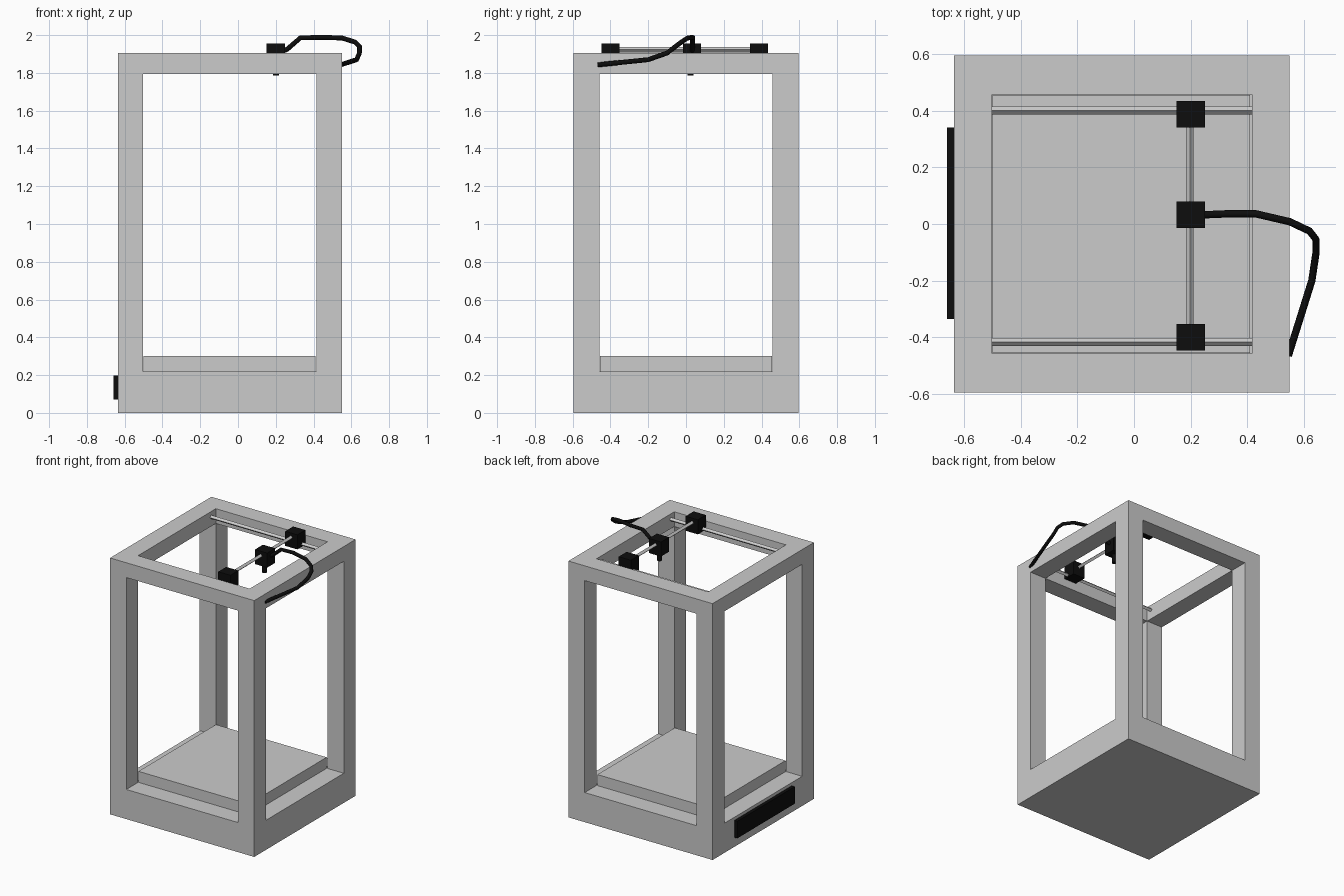
import bpy, math
from mathutils import Vector

if "Cube" in bpy.data.objects:
    bpy.data.objects.remove(bpy.data.objects["Cube"])

black = bpy.data.materials.new("matte_black")
black.diffuse_color = (0.004, 0.004, 0.004, 1)
black.use_nodes = True
black.node_tree.nodes["Principled BSDF"].inputs["Base Color"].default_value = black.diffuse_color


def box(name, lo, hi, mat=None):
    lo, hi = Vector(lo), Vector(hi)
    bpy.ops.mesh.primitive_cube_add(size=1, location=(lo + hi) / 2)
    o = bpy.context.object
    o.name = name
    o.scale = hi - lo
    bpy.ops.object.transform_apply(location=False, rotation=False, scale=True)
    if mat:
        o.data.materials.append(mat)
    return o


def rod(name, a, b, r, sides, mat=None):
    a, b = Vector(a), Vector(b)
    bpy.ops.mesh.primitive_cylinder_add(vertices=sides, radius=r, depth=(b - a).length,
                                        location=(a + b) / 2)
    o = bpy.context.object
    o.name = name
    o.rotation_euler = (b - a).to_track_quat('Z', 'Y').to_euler()
    if mat:
        o.data.materials.append(mat)
    return o


# Frame: solid block with windows cut through along each axis
X0, X1, Y0, Y1, Z0, Z1 = -0.502, 0.416, -0.457, 0.457, 0.22, 1.795
frame = box("frame", (-0.635, -0.595, 0), (0.55, 0.595, 1.905))
cutters = [box("side_window_cutter", (-1, Y0, Z0), (1, Y1, Z1)),
           box("front_window_cutter", (X0, -1, Z0), (X1, 1, Z1)),
           box("top_opening_cutter", (X0, Y0, Z0 + 0.5), (X1, Y1, 2.2))]
bpy.context.view_layer.objects.active = frame
for c in cutters:
    m = frame.modifiers.new(c.name, 'BOOLEAN')
    m.operation = 'DIFFERENCE'
    m.solver = 'EXACT'
    m.object = c
    bpy.ops.object.modifier_apply(modifier=m.name)
for c in cutters:
    bpy.data.objects.remove(c)

# Print bed and control panel
box("print_bed", (-0.5, -0.455, Z0), (0.41, 0.455, 0.302))
box("control_panel", (-0.66, -0.335, 0.07), (-0.63, 0.34, 0.197), black)

# Side rails and the cross bar between the carriages
for name, y in (("back_rail", 0.401), ("front_rail", -0.416)):
    rod(name, (-0.51, y, 1.865), (0.42, y, 1.865), 0.014, 4)
rod("cross_bar", (0.197, -0.4, 1.923), (0.197, 0.39, 1.923), 0.014, 4)

# Carriages, print head and nozzle
for name, y in (("front_carriage", -0.4), ("print_head", 0.032), ("back_carriage", 0.387)):
    box(name, (0.15, y - 0.047, 1.848), (0.25, y + 0.047, 1.956), black)
rod("nozzle", (0.2, 0.025, 1.786), (0.2, 0.025, 1.86), 0.016, 12, black)

# Cable from print head to the right side of the frame
path = [(0.23, 0.033, 1.912), (0.26, 0.033, 1.925), (0.33, 0.036, 1.985), (0.43, 0.036, 1.988),
        (0.55, 0.008, 1.985), (0.62, -0.025, 1.963), (0.643, -0.055, 1.94),
        (0.643, -0.1, 1.905), (0.628, -0.2, 1.87), (0.545, -0.465, 1.843)]
curve = bpy.data.curves.new("cable", 'CURVE')
curve.dimensions = '3D'
curve.bevel_depth = 0.013
curve.bevel_resolution = 2
curve.use_fill_caps = True
s = curve.splines.new('POLY')
s.points.add(len(path) - 1)
for p, co in zip(s.points, path):
    p.co = (*co, 1)
curve.materials.append(black)
bpy.context.collection.objects.link(bpy.data.objects.new("cable", curve))
